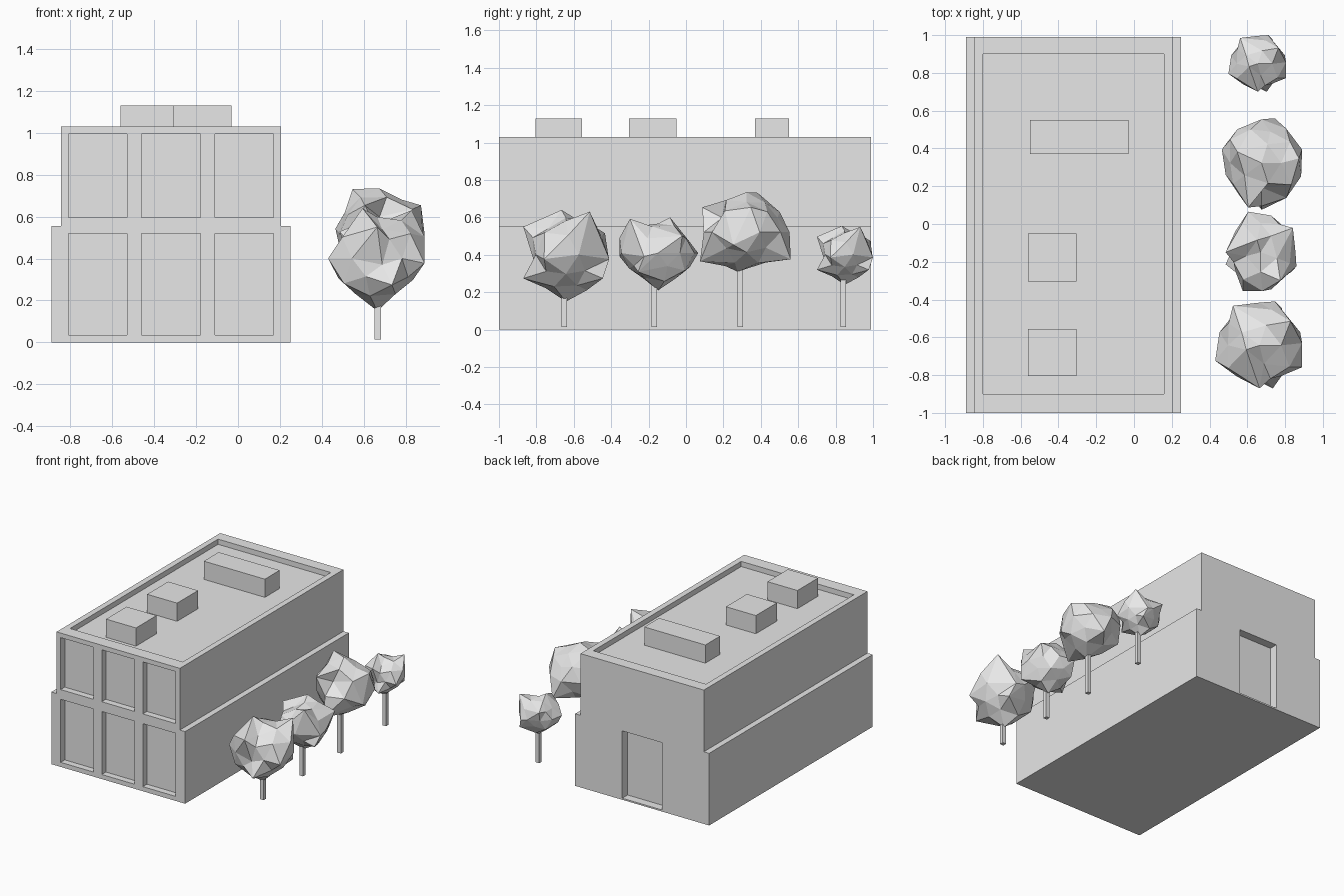
import bpy, bmesh, random
from math import radians
from mathutils import Vector, Matrix

cube = bpy.data.objects.get("Cube")
if cube:
    bpy.data.objects.remove(cube, do_unlink=True)

grey = bpy.data.materials.new("light grey")
grey.use_nodes = True
grey.diffuse_color = (0.8, 0.8, 0.8, 1)
grey.node_tree.nodes["Principled BSDF"].inputs["Base Color"].default_value = (0.8, 0.8, 0.8, 1)


def make_object(name, bm):
    bmesh.ops.recalc_face_normals(bm, faces=bm.faces)
    mesh = bpy.data.meshes.new(name)
    bm.to_mesh(mesh)
    bm.free()
    mesh.materials.append(grey)
    obj = bpy.data.objects.new(name, mesh)
    bpy.context.collection.objects.link(obj)
    return obj


def add_box(bm, low, high):
    low, high = Vector(low), Vector(high)
    matrix = Matrix.Translation((low + high) / 2) @ Matrix.Diagonal((high - low).to_4d())
    bmesh.ops.create_cube(bm, size=1, matrix=matrix)


# Building shell: stepped profile extruded front to back
bm = bmesh.new()
profile = [(-0.89, 0), (0.25, 0), (0.25, 0.555), (0.205, 0.555),
           (0.205, 1.03), (-0.845, 1.03), (-0.845, 0.555), (-0.89, 0.555)]
face = bm.faces.new([bm.verts.new((x, -1, z)) for x, z in profile])
extruded = bmesh.ops.extrude_face_region(bm, geom=[face])["geom"]
bmesh.ops.translate(bm, vec=(0, 1.99, 0),
                    verts=[v for v in extruded if isinstance(v, bmesh.types.BMVert)])
building = make_object("building", bm)

# Recesses: windows, back door and roof inside the parapet
bm = bmesh.new()
for left in (-0.81, -0.46, -0.11):
    for bottom, top in ((0.035, 0.52), (0.595, 0.995)):
        add_box(bm, (left, -1.1, bottom), (left + 0.28, -0.95, top))
add_box(bm, (-0.487, 0.925, 0.012), (-0.15, 1.1, 0.53))
add_box(bm, (-0.8, -0.9, 0.99), (0.16, 0.9, 1.2))
cutter = make_object("recess_cutter", bm)
cutter.hide_render = True
cut = building.modifiers.new("recesses", "BOOLEAN")
cut.operation = "DIFFERENCE"
cut.solver = "EXACT"
cut.object = cutter
bpy.context.view_layer.objects.active = building
bpy.ops.object.modifier_apply(modifier=cut.name)
bpy.data.objects.remove(cutter, do_unlink=True)

# Roof units
for name, low, high in (("long_roof_unit", (-0.55, 0.37), (-0.03, 0.55)),
                        ("middle_roof_unit", (-0.56, -0.305), (-0.305, -0.05)),
                        ("front_roof_unit", (-0.56, -0.805), (-0.305, -0.555))):
    bm = bmesh.new()
    add_box(bm, (*low, 0.985), (*high, 1.13))
    make_object(name, bm)

# Crown shapes: tuft and hollow points on a rough ball
round_tufts = [(0, -0.98, 0.65), (-1, -0.35, 0), (0, 0, -1.09), (0.3, -0.98, -0.55),
               (0.1, -0.74, -0.13), (0.96, 0.05, 0.45), (0.96, -0.5, -0.1),
               (0.35, 1, -0.1), (-0.6, 0.9, 0.5), (-0.3, -0.1, 1.04),
               (0.7, 0.55, 1), (0.1, -0.42, 0.6), (0.5, 0.85, -0.55)]
spiky_tufts = [(-0.3, -1, 0.6), (-0.55, 0.25, 0.95), (0.85, 0.1, 0.6), (0, -1.05, -0.7),
               (0.3, 1, -0.65), (0, -0.2, -0.95), (0, -0.55, 0.35), (-0.9, 0.3, 0.1),
               (0.9, -0.3, -0.3), (0.2, 0.7, 0.35)]


def add_tree(name, low, high, trunk_y, tufts, turn=0):
    rng = random.Random(4)
    bm = bmesh.new()
    bmesh.ops.create_icosphere(bm, subdivisions=2, radius=1)
    free = list(bm.verts)
    for tuft in map(Vector, tufts):
        nearest = max(free, key=lambda v: v.co.dot(tuft))
        nearest.co = tuft
        free.remove(nearest)
    for v in free:
        v.co *= rng.uniform(0.82, 1.0)
    bmesh.ops.rotate(bm, verts=bm.verts, matrix=Matrix.Rotation(radians(turn), 3, "Z"))
    # Fit the crown to its extent
    for axis in range(3):
        values = [v.co[axis] for v in bm.verts]
        least, span = min(values), max(values) - min(values)
        for v in bm.verts:
            v.co[axis] = low[axis] + (v.co[axis] - least) / span * (high[axis] - low[axis])
    make_object(name + "_crown", bm)
    # Square trunk
    bm = bmesh.new()
    add_box(bm, (0.652, trunk_y - 0.015, 0.015), (0.683, trunk_y + 0.015, low[2] + 0.15))
    make_object(name + "_trunk", bm)


add_tree("front_tree", (0.43, -0.87, 0.15), (0.89, -0.41, 0.64), -0.65, round_tufts)
add_tree("second_tree", (0.485, -0.355, 0.21), (0.86, 0.065, 0.6), -0.17, round_tufts, -90)
add_tree("third_tree", (0.465, 0.075, 0.31), (0.89, 0.56, 0.735), 0.29, spiky_tufts)
add_tree("back_tree", (0.5, 0.7, 0.24), (0.805, 1, 0.555), 0.84, round_tufts)
